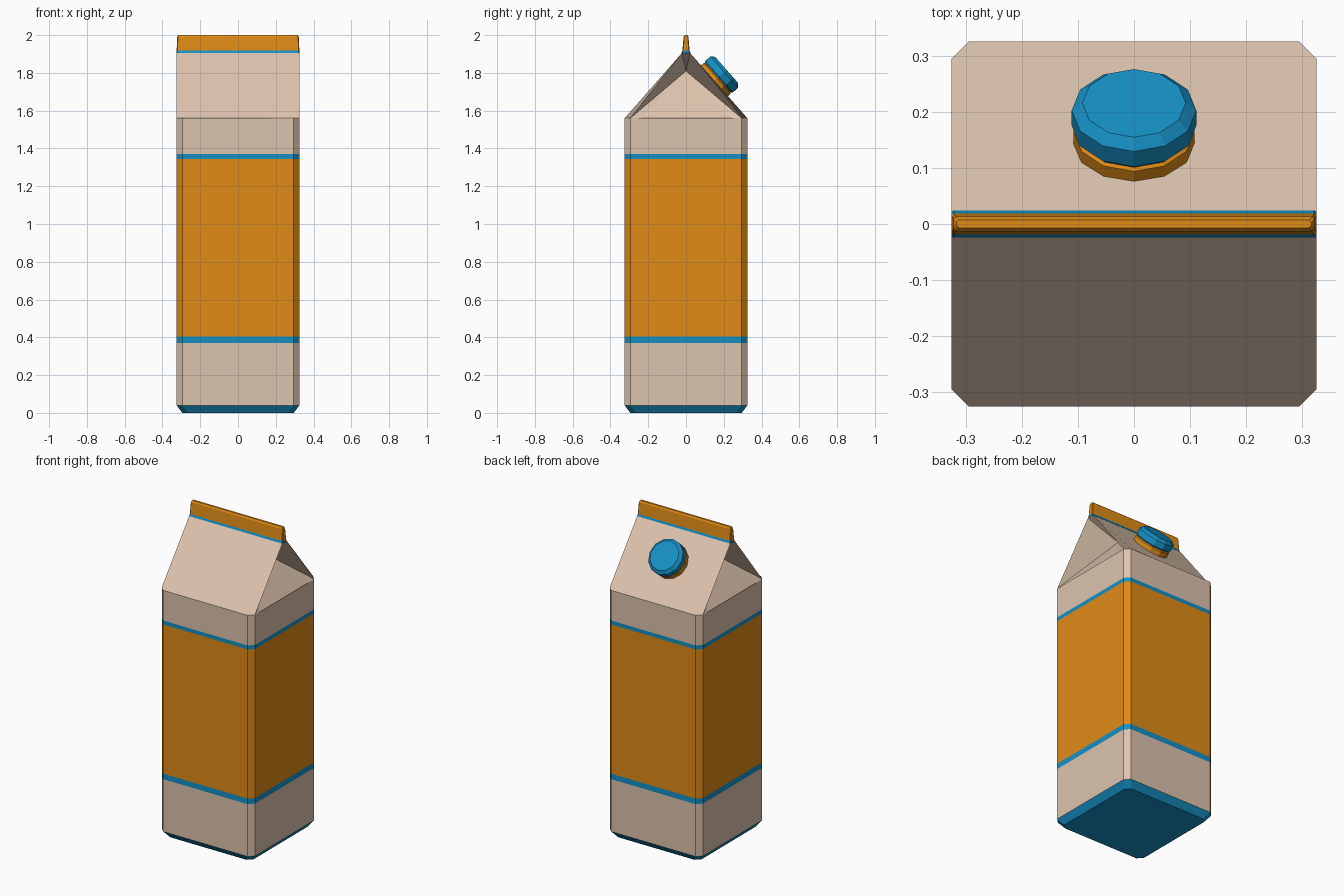
import bpy, bmesh
from math import cos, sin, pi
from mathutils import Vector, Matrix

if "Cube" in bpy.data.objects:
    bpy.data.objects.remove(bpy.data.objects["Cube"])


def material(name, color):
    m = bpy.data.materials.new(name)
    m.diffuse_color = (*color, 1)
    m.use_nodes = True
    m.node_tree.nodes["Principled BSDF"].inputs["Base Color"].default_value = m.diffuse_color
    return m


CREAM = material("cream_card", (0.72, 0.55, 0.42))
ORANGE = material("orange_print", (0.74, 0.26, 0.008))
BLUE = material("blue_print", (0.008, 0.28, 0.56))


def make_object(name, bm, mats):
    bmesh.ops.remove_doubles(bm, verts=bm.verts, dist=1e-5)
    bmesh.ops.recalc_face_normals(bm, faces=bm.faces)
    me = bpy.data.meshes.new(name)
    bm.to_mesh(me)
    bm.free()
    for m in mats:
        me.materials.append(m)
    ob = bpy.data.objects.new(name, me)
    bpy.context.collection.objects.link(ob)
    return ob


def loft(name, rings, bands, mats, cap_top=True):
    """Skin a stack of closed rings; bands gives a material slot per strip."""
    bm = bmesh.new()
    loops = [[bm.verts.new(p) for p in r] for r in rings]
    n = len(loops[0])
    for a, b, slot in zip(loops, loops[1:], bands):
        for i in range(n):
            j = (i + 1) % n
            bm.faces.new((a[i], a[j], b[j], b[i])).material_index = slot
    bm.faces.new(loops[0]).material_index = bands[0]
    if cap_top:
        bm.faces.new(loops[-1]).material_index = bands[-1]
    return make_object(name, bm, mats)


def chamfered(hx, hy, c, z):
    return [(hx, -hy + c, z), (hx, hy - c, z), (hx - c, hy, z), (-hx + c, hy, z),
            (-hx, hy - c, z), (-hx, -hy + c, z), (-hx + c, -hy, z), (hx - c, -hy, z)]


H, C, SHOULDER, RIDGE = 0.325, 0.03, 1.56, 1.905

# carton body with printed bands
levels = [(0, 0.295), (0.04, H), (0.37, H), (0.405, H), (1.345, H), (1.37, H), (SHOULDER, H)]
loft("carton_body", [chamfered(h, h, C, z) for z, h in levels],
     [2, 0, 2, 1, 2, 0], [CREAM, ORANGE, BLUE], cap_top=False)

# gable roof: two slopes and the folded-in side gussets
bm = bmesh.new()


def face(*pts):
    bm.faces.new([bm.verts.new(p) for p in pts])


for s in (1, -1):
    face((-H + C, s * H, SHOULDER), (H - C, s * H, SHOULDER), (H, s * (H - C), SHOULDER),
         (H, s * 0.022, RIDGE), (-H, s * 0.022, RIDGE), (-H, s * (H - C), SHOULDER))
    apex = (s * 0.12, 0, 1.81)
    for t in (1, -1):
        face((s * H, t * (H - C), SHOULDER), (s * H, t * 0.022, RIDGE), apex)
        face((s * H, t * (H - C), SHOULDER), apex, (s * H, t * 0.25, SHOULDER - 0.01))
    face((s * H, 0.25, SHOULDER - 0.01), apex, (s * H, -0.25, SHOULDER - 0.01))
    face((s * H, 0.022, RIDGE), apex, (s * H, -0.022, RIDGE))
face((H, 0.022, RIDGE), (-H, 0.022, RIDGE), (-H, -0.022, RIDGE), (H, -0.022, RIDGE))
make_object("gable_roof", bm, [CREAM])

# sealed top fin
fin = [(RIDGE, H, 0.024), (1.918, H, 0.019), (1.99, 0.322, 0.013), (2.0, 0.316, 0.007)]
loft("top_fin", [chamfered(hx, hy, 0.004, z) for z, hx, hy in fin],
     [1, 0, 0], [ORANGE, BLUE])

# spout collar and screw cap on the back slope
normal = Vector((0, 0.345, 0.303)).normalized()
place = Matrix.Translation((0, 0.15, 1.758)) @ normal.to_track_quat('Z', 'Y').to_matrix().to_4x4()


def turned(name, profile, mat, sides=12):
    rings = [[place @ Vector((r * cos(2 * pi * i / sides), r * sin(2 * pi * i / sides), z))
              for i in range(sides)] for r, z in profile]
    loft(name, rings, [0] * (len(profile) - 1), [mat])


turned("spout_collar", [(0.108, -0.01), (0.108, 0.02), (0.095, 0.03)], ORANGE)
turned("screw_cap", [(0.105, 0.027), (0.111, 0.034), (0.111, 0.07), (0.092, 0.087)], BLUE)
